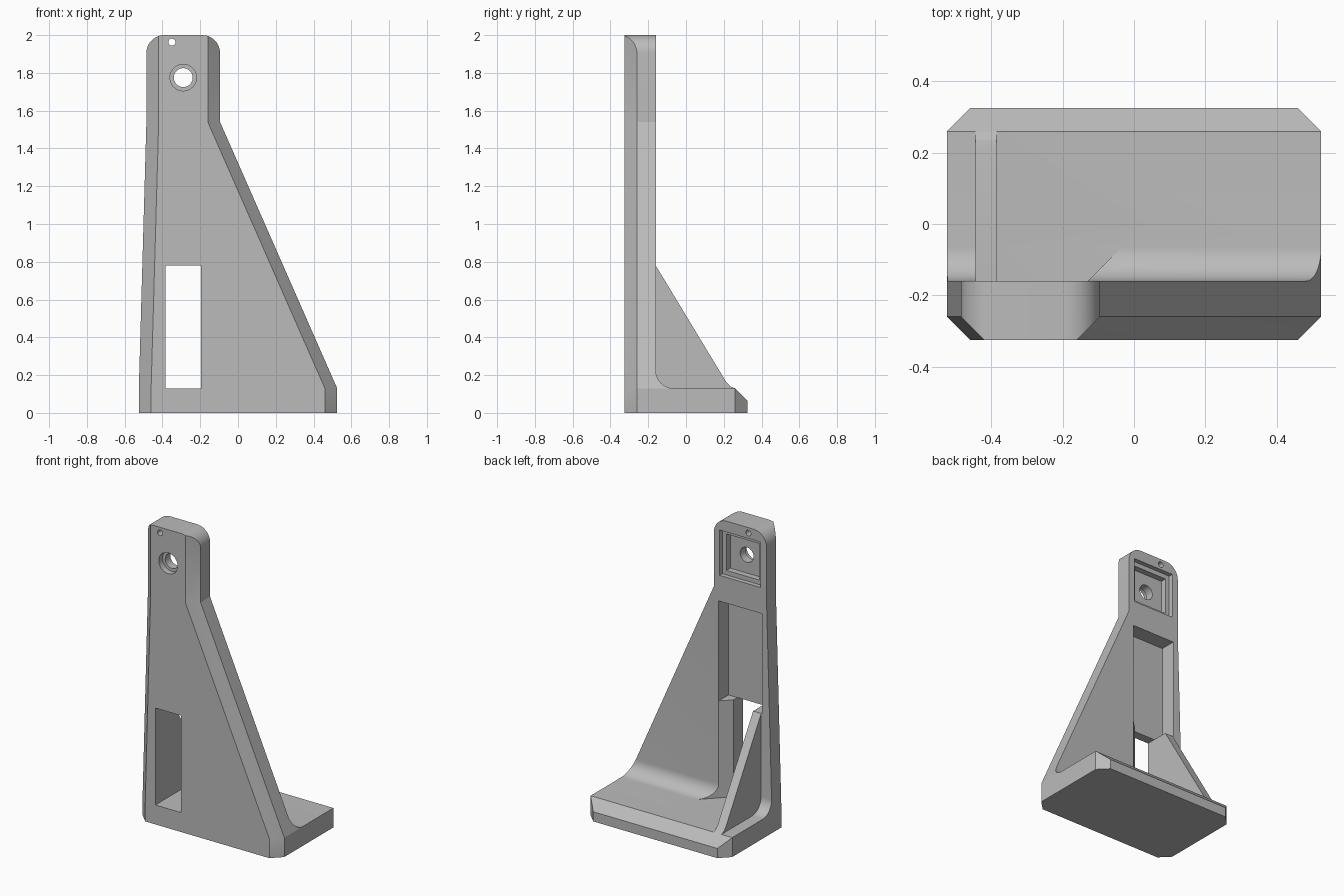
import bpy, bmesh, math
from mathutils import Vector

cube = bpy.data.objects.get("Cube")
if cube:
    bpy.data.objects.remove(cube)

grey = bpy.data.materials.new("plain grey")
grey.use_nodes = True
grey.diffuse_color = (0.5, 0.5, 0.5, 1)
grey.node_tree.nodes["Principled BSDF"].inputs["Base Color"].default_value = (0.5, 0.5, 0.5, 1)


def loft(name, sections):
    """Closed solid through a stack of matching outlines."""
    bm = bmesh.new()
    rings = [[bm.verts.new(p) for p in s] for s in sections]
    n = len(rings[0])
    for a, b in zip(rings, rings[1:]):
        for i in range(n):
            j = (i + 1) % n
            bm.faces.new((a[i], a[j], b[j], b[i]))
    bm.faces.new(rings[0][::-1])
    bm.faces.new(rings[-1])
    bmesh.ops.recalc_face_normals(bm, faces=bm.faces)
    mesh = bpy.data.meshes.new(name)
    bm.to_mesh(mesh)
    bm.free()
    mesh.materials.append(grey)
    ob = bpy.data.objects.new(name, mesh)
    bpy.context.collection.objects.link(ob)
    return ob


def prism(name, axis, points, low, high):
    """Extrude a flat outline along x, y or z."""
    def place(p, d):
        v = list(p)
        v.insert("xyz".index(axis), d)
        return Vector(v)
    return loft(name, [[place(p, d) for p in points] for d in (low, high)])


def arc(cx, cy, r, start, end, steps=12):
    angles = [math.radians(start + (end - start) * i / steps) for i in range(steps + 1)]
    return [(cx + r * math.cos(a), cy + r * math.sin(a)) for a in angles]


def rect(x0, x1, z0, z1):
    return [(x0, z0), (x1, z0), (x1, z1), (x0, z1)]


def combine(target, tool, operation):
    mod = target.modifiers.new(operation, "BOOLEAN")
    mod.operation, mod.solver, mod.object = operation, "EXACT", tool
    bpy.context.view_layer.update()
    graph = bpy.context.evaluated_depsgraph_get()
    result = bpy.data.meshes.new_from_object(target.evaluated_get(graph))
    target.modifiers.clear()
    target.data = result
    bpy.data.objects.remove(tool)


# Main sizes
HALF_X, HALF_Y, CHAMFER = 0.525, 0.325, 0.065
BACK, FLOOR, FILLET = -0.16, 0.13, 0.095
HOLE_X, HOLE_Z = -0.29, 1.775
LEFT, RIGHT, SHOULDER = -0.485, -0.095, 1.54


def section(x0, x1, z):
    c, h = CHAMFER, HALF_Y
    return [(x0 + c, -h, z), (x1 - c, -h, z), (x1, c - h, z), (x1, h - c, z),
            (x1 - c, h, z), (x0 + c, h, z), (x0, h - c, z), (x0, c - h, z)]


# Tapering envelope with chamfered corners
bracket = loft("bracket_body", [
    section(-HALF_X, HALF_X, 0), section(-HALF_X, HALF_X, FLOOR),
    section(LEFT, RIGHT, SHOULDER), section(LEFT, RIGHT, 2.1)])

# Side profile: upright plate, inner fillet, foot with bevelled rear edge
side = [(-0.5, -0.1), (HALF_Y, -0.1), (HALF_Y, FLOOR - CHAMFER), (HALF_Y - CHAMFER, FLOOR)]
side += arc(BACK + FILLET, FLOOR + FILLET, FILLET, 270, 180)
side += [(BACK, 2.2), (-0.5, 2.2)]
combine(bracket, prism("side_profile", "x", side, -1, 1), "INTERSECT")

# Rounded top
r = 0.095
top = [(-0.7, -0.2), (0.7, -0.2), (0.7, 2 - r)]
top += arc(RIGHT - r, 2 - r, r, 0, 90) + arc(LEFT + r, 2 - r, r, 90, 180)
top += [(-0.7, 2 - r)]
combine(bracket, prism("top_profile", "y", top, -1, 1), "INTERSECT")

# Window with one flared jamb
window = [(-0.385, -0.5), (-0.195, -0.5), (-0.195, -0.225), (0.03, 0), (-0.385, 0)]
cutters = [prism("window", "z", window, FLOOR, 0.78)]

# Rear pocket and stepped square recess
cutters.append(prism("pocket", "y", rect(-0.45, -0.13, 0.78, 1.45), -0.265, -0.1))
for half, floor in ((0.152, -0.19), (0.122, -0.23)):
    square = rect(HOLE_X - half, HOLE_X + half, HOLE_Z - half, HOLE_Z + half)
    cutters.append(prism("recess", "y", square, floor, -0.1))

# Round holes: through hole, counterbore, pin hole
for x, z, radius, end in ((HOLE_X, HOLE_Z, 0.05, 0), (HOLE_X, HOLE_Z, 0.07, -0.285),
                          (-0.35, 1.963, 0.019, 0)):
    cutters.append(prism("hole", "y", arc(x, z, radius, 0, 352.5, 47), -0.5, end))
for cutter in cutters:
    combine(bracket, cutter, "DIFFERENCE")

# Triangular stiffening rib beside the window
rib = [(-0.2, 0.1), (0.26, 0.1), (0.26, FLOOR), (0.235, 0.14), (0.212, 0.165),
       (BACK, 0.78), (-0.2, 0.74)]
combine(bracket, prism("rib", "x", rib, -0.445, -0.385), "UNION")

# Smooth the rounded surfaces only
bpy.ops.object.select_all(action="DESELECT")
bracket.select_set(True)
bpy.context.view_layer.objects.active = bracket
bpy.ops.object.shade_smooth_by_angle(angle=math.radians(20))
